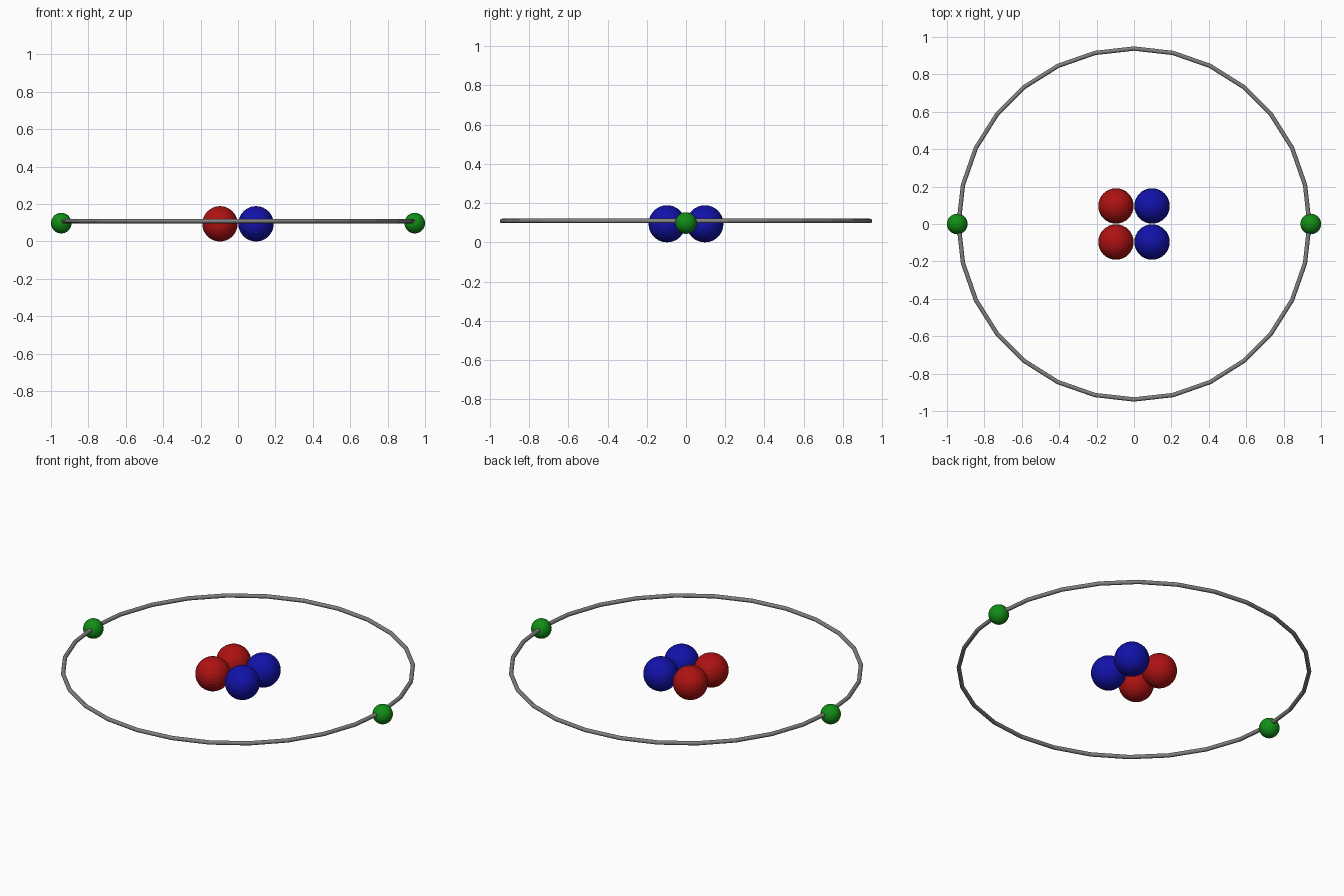
import bpy
import math

if "Cube" in bpy.data.objects:
    bpy.data.objects.remove(bpy.data.objects["Cube"])


def material(name, color):
    m = bpy.data.materials.new(name)
    m.diffuse_color = (*color, 1.0)
    m.use_nodes = True
    m.node_tree.nodes["Principled BSDF"].inputs["Base Color"].default_value = m.diffuse_color
    return m


RED = material("red", (0.42, 0.006, 0.006))
BLUE = material("blue", (0.006, 0.006, 0.40))
GREEN = material("green", (0.006, 0.27, 0.008))
GREY = material("grey", (0.22, 0.22, 0.22))


def ball(name, x, y, z, r, mat, segments, rings):
    bpy.ops.mesh.primitive_uv_sphere_add(segments=segments, ring_count=rings,
                                         radius=r, location=(x, y, z))
    o = bpy.context.object
    o.name = name
    o.data.materials.append(mat)


# Nucleus: two red and two blue balls in a square
R = 0.0945
for side, y in (("front", -0.0965), ("back", 0.0965)):
    ball(f"red_ball_{side}", -0.0965, y, R, R, RED, 32, 16)
    ball(f"blue_ball_{side}", 0.0965, y, R, R, BLUE, 32, 16)

# Small orbiting balls on the ring
for side, x in (("left", -0.945), ("right", 0.945)):
    ball(f"green_ball_{side}", x, 0, 0.098, 0.055, GREEN, 32, 16)

# Orbit ring: 28 straight segments
bpy.ops.mesh.primitive_torus_add(major_segments=28, minor_segments=12,
                                 major_radius=0.938, minor_radius=0.0115,
                                 location=(0, 0, 0.109))
ring = bpy.context.object
ring.name = "orbit_ring"
ring.data.materials.append(GREY)
